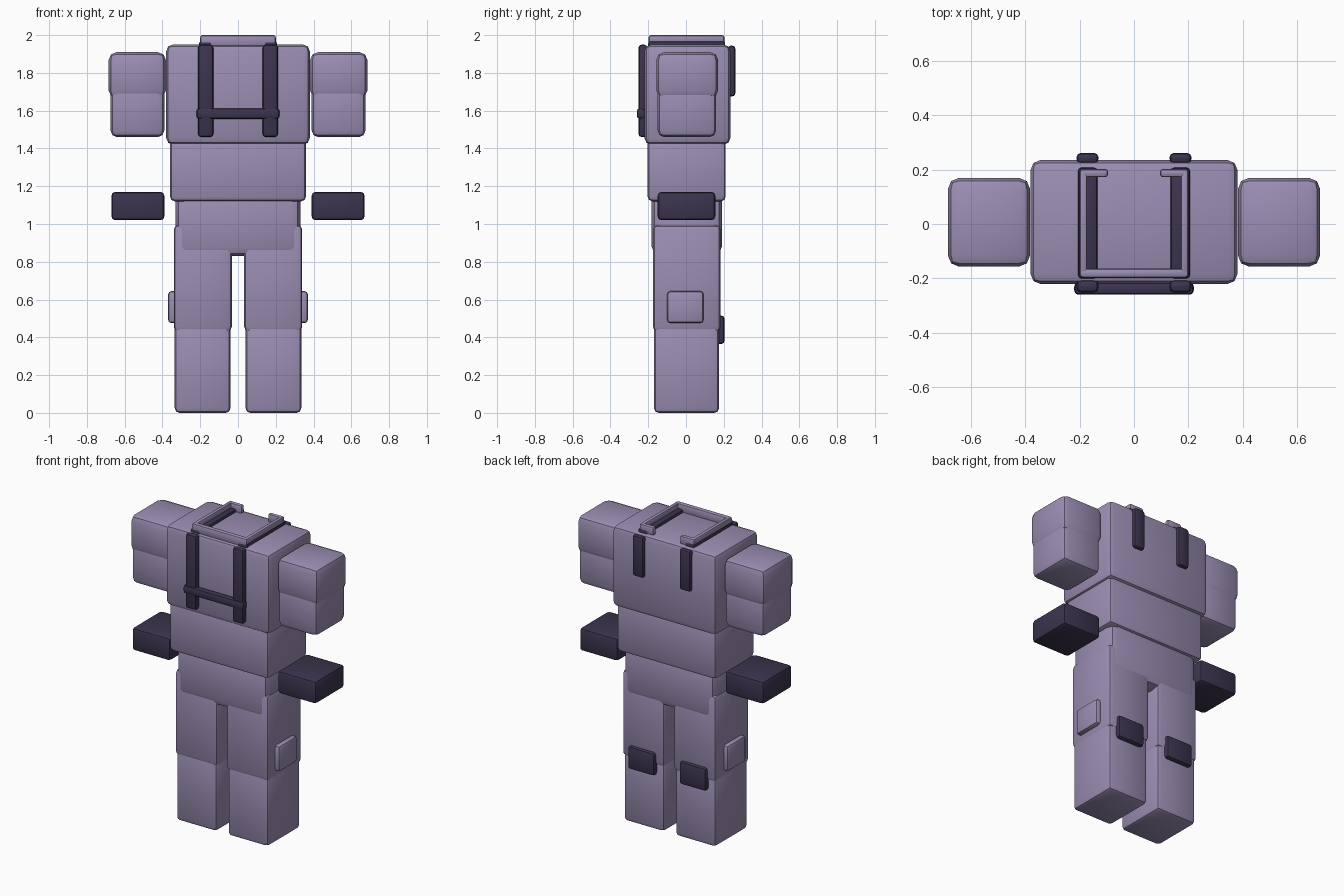
import bpy
import bmesh
from mathutils import Vector

if "Cube" in bpy.data.objects:
    bpy.data.objects.remove(bpy.data.objects["Cube"])


def material(name, rgb):
    m = bpy.data.materials.new(name)
    m.diffuse_color = (*rgb, 1.0)
    m.use_nodes = True
    m.node_tree.nodes["Principled BSDF"].inputs["Base Color"].default_value = m.diffuse_color
    return m


LILAC = material("dusty lilac", (0.328, 0.270, 0.450))
DARK = material("dark plum", (0.045, 0.034, 0.076))


def block(name, x, y, z, mat, bevel=0.02):
    """Rounded box spanning the given (min, max) ranges."""
    lo, hi = Vector((x[0], y[0], z[0])), Vector((x[1], y[1], z[1]))
    bm = bmesh.new()
    bmesh.ops.create_cube(bm, size=1)
    for v in bm.verts:
        v.co = Vector(v.co[i] * (hi[i] - lo[i]) + (lo[i] + hi[i]) / 2 for i in range(3))
    bmesh.ops.bevel(bm, geom=bm.edges[:], offset=bevel, segments=2,
                    profile=0.5, affect='EDGES', clamp_overlap=True)
    me = bpy.data.meshes.new(name)
    bm.to_mesh(me)
    bm.free()
    me.materials.append(mat)
    ob = bpy.data.objects.new(name, me)
    bpy.context.collection.objects.link(ob)
    bpy.context.view_layer.objects.active = ob
    ob.select_set(True)
    bpy.ops.object.shade_smooth_by_angle()
    ob.select_set(False)
    return ob


def pair(name, x, y, z, mat, bevel=0.02):
    """The same block on both sides of the body."""
    block(name + "_right", x, y, z, mat, bevel)
    block(name + "_left", (-x[1], -x[0]), y, z, mat, bevel)


# Torso, stacked from wide to narrow
block("chest", (-0.38, 0.38), (-0.22, 0.235), (1.42, 1.95), LILAC, 0.035)
block("waist", (-0.36, 0.36), (-0.203, 0.21), (1.12, 1.45), LILAC, 0.025)
block("pelvis", (-0.33, 0.33), (-0.182, 0.19), (0.83, 1.18), LILAC, 0.05)

# Arms: shoulder and sleeve, with a floating cuff band below
pair("shoulder", (0.382, 0.685), (-0.157, 0.17), (1.665, 1.91), LILAC, 0.042)
pair("sleeve", (0.39, 0.675), (-0.15, 0.16), (1.46, 1.75), LILAC, 0.035)
pair("cuff", (0.39, 0.67), (-0.15, 0.155), (1.02, 1.17), DARK, 0.02)

# Legs
pair("thigh", (0.033, 0.34), (-0.175, 0.183), (0.43, 0.995), LILAC, 0.025)
pair("shin", (0.04, 0.335), (-0.17, 0.175), (0.0, 0.48), LILAC, 0.025)
pair("thigh_pocket", (0.32, 0.37), (-0.1, 0.093), (0.475, 0.645), LILAC, 0.018)
pair("calf_patch", (0.09, 0.285), (0.155, 0.205), (0.365, 0.515), DARK, 0.018)

# Harness straps over the shoulders and the bar across the chest
pair("front_strap", (0.13, 0.212), (-0.252, -0.205), (1.46, 1.95), DARK, 0.018)
pair("back_strap", (0.13, 0.212), (0.222, 0.262), (1.675, 1.945), DARK, 0.018)
pair("top_strap", (0.135, 0.206), (-0.2, 0.207), (1.93, 1.968), DARK, 0.012)
block("chest_bar", (-0.22, 0.22), (-0.26, -0.215), (1.557, 1.612), DARK, 0.015)

# Open collar frame with a gap at the back
block("collar_front", (-0.2, 0.2), (-0.198, -0.163), (1.94, 2.0), LILAC, 0.012)
pair("collar_side", (0.172, 0.2), (-0.198, 0.203), (1.955, 2.0), LILAC, 0.012)
pair("collar_back", (0.095, 0.2), (0.172, 0.203), (1.94, 2.0), LILAC, 0.012)
